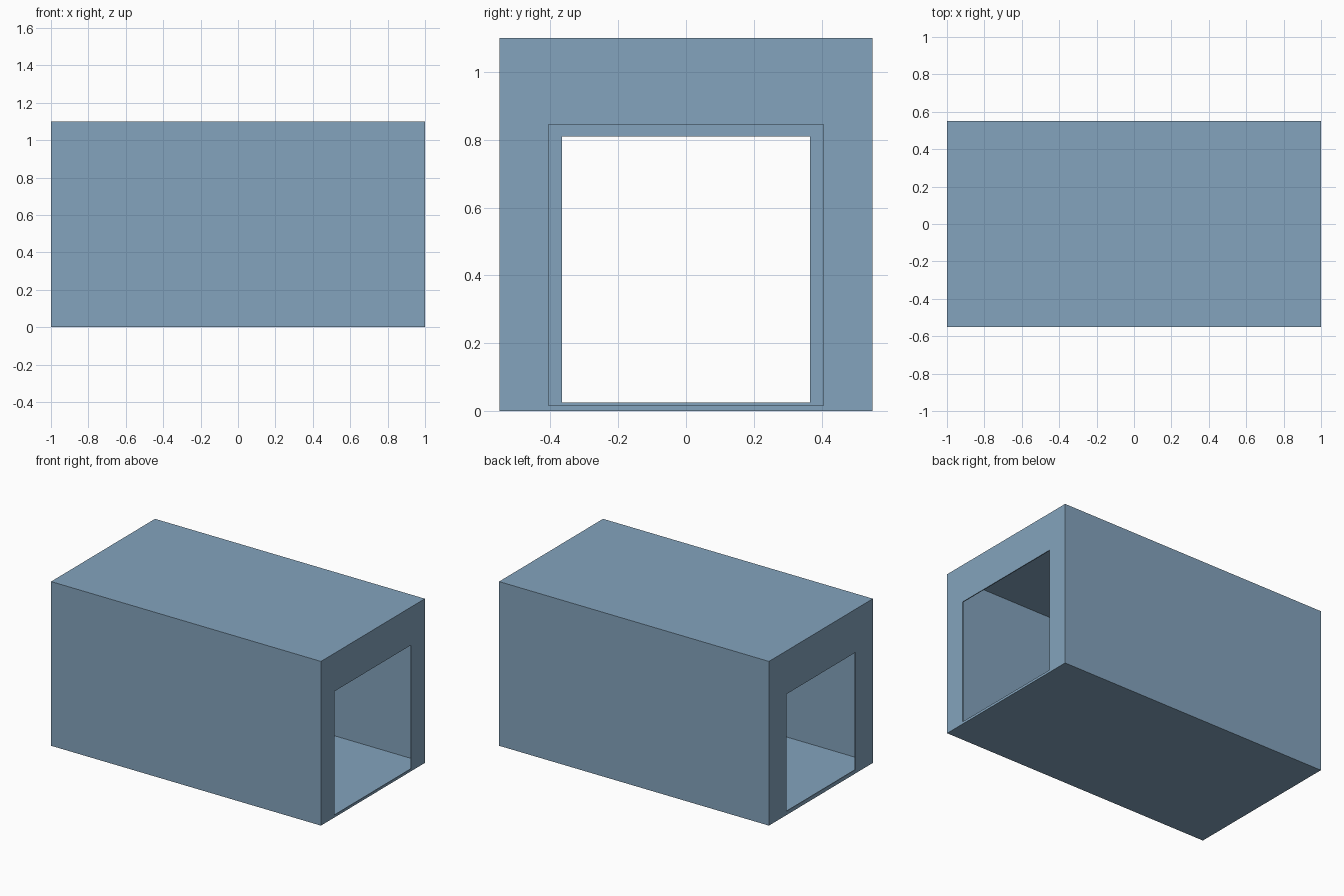
import bpy, bmesh

if "Cube" in bpy.data.objects:
    bpy.data.objects.remove(bpy.data.objects["Cube"])

# One flat colour
mat = bpy.data.materials.new("steel blue")
mat.diffuse_color = (0.23, 0.37, 0.51, 1.0)
mat.use_nodes = True
mat.node_tree.nodes["Principled BSDF"].inputs["Base Color"].default_value = mat.diffuse_color

L, W, H, T = 1.0, 0.55, 1.10, 0.006   # half length, half width, height, sheet thickness


def box(bm, x0, x1, y0, y1, z0, z1):
    v = bmesh.ops.create_cube(bm, size=1.0)["verts"]
    for p in v:
        p.co = ((x0 + x1) / 2 + p.co.x * (x1 - x0),
                (y0 + y1) / 2 + p.co.y * (y1 - y0),
                (z0 + z1) / 2 + p.co.z * (z1 - z0))


def make(name, *dims):
    me = bpy.data.meshes.new(name)
    bm = bmesh.new()
    for d in dims:
        box(bm, *d)
    bm.to_mesh(me)
    bm.free()
    ob = bpy.data.objects.new(name, me)
    bpy.context.collection.objects.link(ob)
    me.materials.append(mat)
    return ob


def cut(target, cutter):
    m = target.modifiers.new(cutter.name, "BOOLEAN")
    m.operation = "DIFFERENCE"
    m.solver = "EXACT"
    m.object = cutter
    cutter.hide_render = True
    cutter.hide_set(True)


# Thin-walled hollow shell
shell = make("tunnel_shell", (-L, L, -W, W, 0, H))
cut(shell, make("cavity_cutter", (-L + T, L - T, -W + T, W - T, T, H - T)))

# Larger opening at the right end, smaller one at the left end
cut(shell, make("right_opening_cutter", (L - 0.1, L + 0.1, -0.405, 0.405, 0.016, 0.845)))
cut(shell, make("left_opening_cutter", (-L - 0.1, -L + 0.1, -0.365, 0.365, 0.025, 0.81)))
